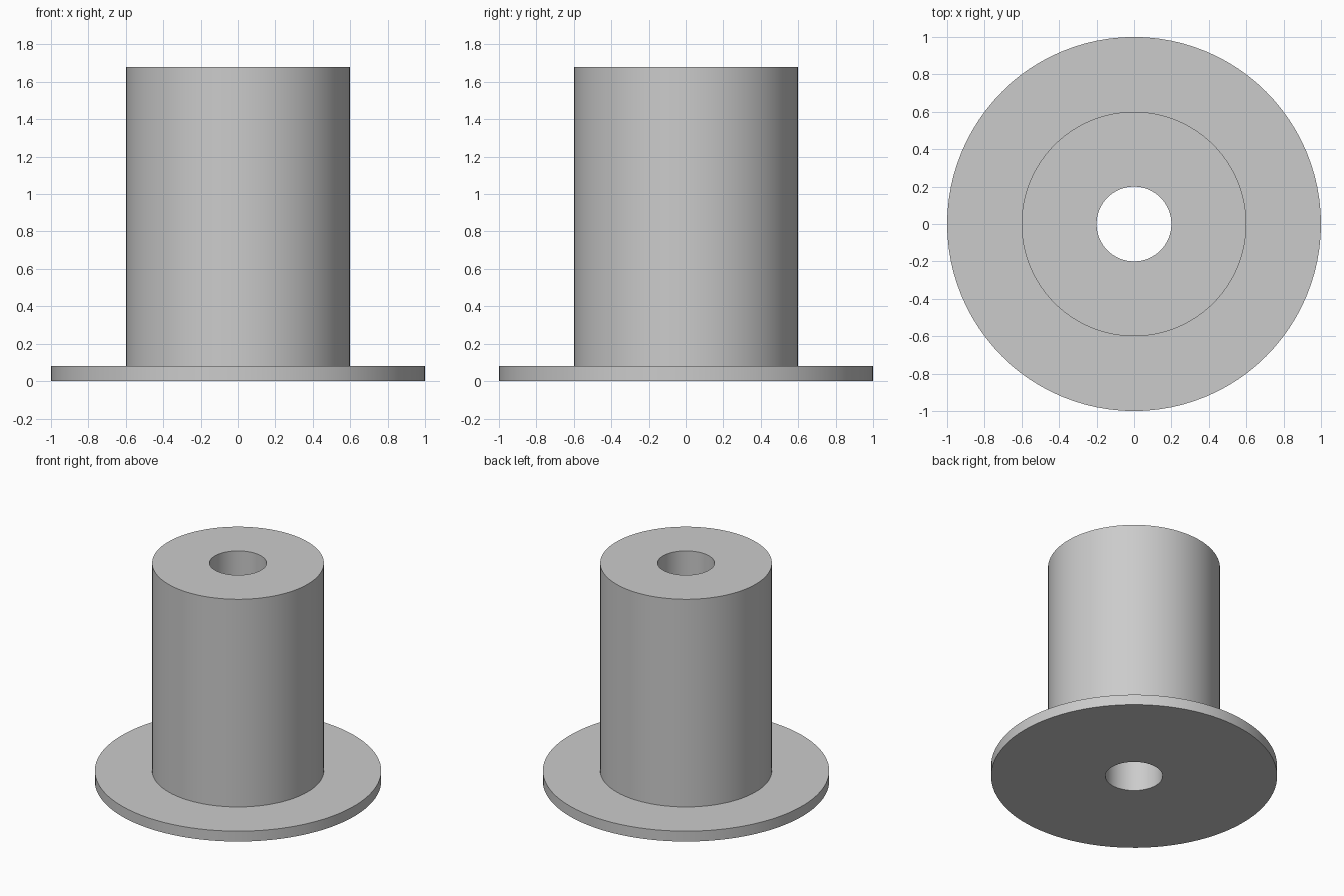
import bpy, bmesh
from math import cos, sin, tau, radians

SEGMENTS = 96
BORE_R, BARREL_R, FLANGE_R = 0.2, 0.6, 1.0
FLANGE_H, TOTAL_H = 0.08, 1.68

cube = bpy.data.objects.get("Cube")
if cube:
    bpy.data.objects.remove(cube, do_unlink=True)

# Single grey material
grey = bpy.data.materials.new("light grey")
grey.use_nodes = True
colour = (0.6, 0.6, 0.6, 1)
grey.diffuse_color = colour
grey.node_tree.nodes["Principled BSDF"].inputs["Base Color"].default_value = colour


def lathe(name, profile):
    """Revolve a closed (radius, height) profile around the z axis."""
    bm = bmesh.new()
    rings = [[bm.verts.new((r * cos(tau * i / SEGMENTS), r * sin(tau * i / SEGMENTS), z))
              for i in range(SEGMENTS)] for r, z in profile]
    for a, b in zip(rings, rings[1:] + rings[:1]):
        for i in range(SEGMENTS):
            j = (i + 1) % SEGMENTS
            bm.faces.new((a[i], a[j], b[j], b[i]))
    bmesh.ops.recalc_face_normals(bm, faces=bm.faces)
    mesh = bpy.data.meshes.new(name)
    bm.to_mesh(mesh)
    bm.free()
    mesh.materials.append(grey)
    obj = bpy.data.objects.new(name, mesh)
    bpy.context.collection.objects.link(obj)
    bpy.ops.object.select_all(action="DESELECT")
    obj.select_set(True)
    bpy.context.view_layer.objects.active = obj
    bpy.ops.object.shade_smooth_by_angle(angle=radians(30))
    return obj


# Flanged sleeve: wide thin base, tall barrel and a bore right through
lathe("flanged_bushing", [
    (BORE_R, 0), (FLANGE_R, 0), (FLANGE_R, FLANGE_H),
    (BARREL_R, FLANGE_H), (BARREL_R, TOTAL_H), (BORE_R, TOTAL_H),
])
